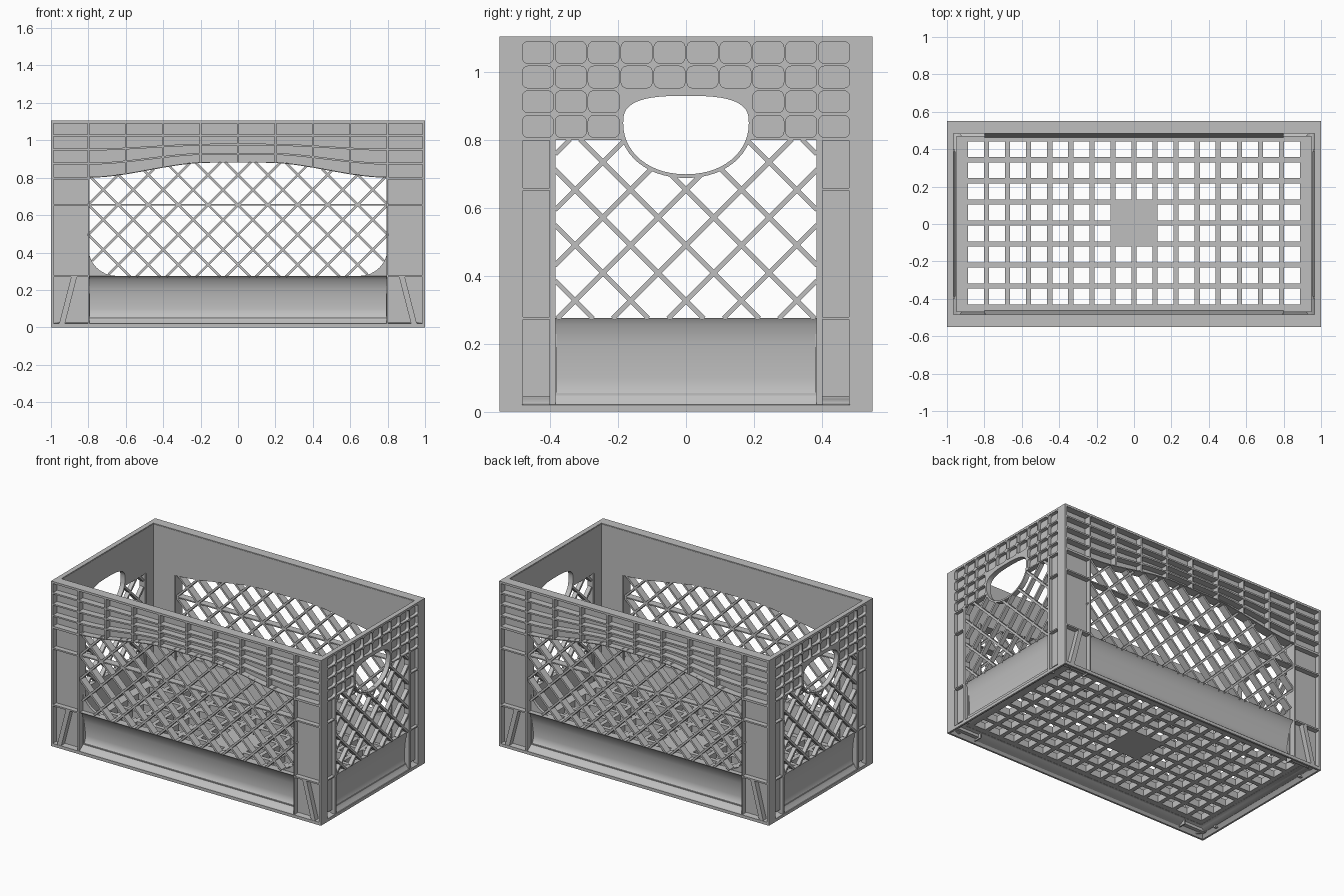
import bpy, bmesh
from math import sin, cos, pi, radians
from mathutils import Matrix, Vector

if "Cube" in bpy.data.objects:
    bpy.data.objects.remove(bpy.data.objects["Cube"])

grey = bpy.data.materials.new("grey_plastic")
grey.use_nodes = True
COLOR = (0.52, 0.52, 0.52, 1)
grey.diffuse_color = COLOR
grey.node_tree.nodes["Principled BSDF"].inputs["Base Color"].default_value = COLOR

HX, HY, H = 1.0, 0.55, 1.105      # half length, half width, height
FLAT = Matrix.Identity(4)


def wall_matrix(turn):
    """Local u runs along the wall, v is up, w points outward."""
    return Matrix.Rotation(radians(turn), 4, 'Z') @ Matrix.Rotation(pi / 2, 4, 'X')


def finish(name, bm, matrix, smooth=None):
    bmesh.ops.remove_doubles(bm, verts=bm.verts, dist=1e-5)
    bmesh.ops.recalc_face_normals(bm, faces=bm.faces)
    me = bpy.data.meshes.new(name)
    bm.to_mesh(me)
    bm.free()
    me.transform(matrix)
    me.materials.append(grey)
    ob = bpy.data.objects.new(name, me)
    bpy.context.collection.objects.link(ob)
    if smooth:
        bpy.ops.object.select_all(action='DESELECT')
        ob.select_set(True)
        bpy.context.view_layer.objects.active = ob
        bpy.ops.object.shade_smooth_by_angle(angle=radians(smooth))


def plate(name, loops, d0, d1, matrix):
    """Flat plate: first loop is the outline, the others are holes."""
    cu = bpy.data.curves.new(name, 'CURVE')
    cu.dimensions, cu.fill_mode = '2D', 'BOTH'
    cu.extrude = (d1 - d0) / 2
    for loop in loops:
        sp = cu.splines.new('POLY')
        sp.points.add(len(loop) - 1)
        for p, (u, v) in zip(sp.points, loop):
            p.co = (u, v, 0, 1)
        sp.use_cyclic_u = True
    tmp = bpy.data.objects.new(name + "_curve", cu)
    me = bpy.data.meshes.new_from_object(tmp)
    bm = bmesh.new()
    bm.from_mesh(me)
    bpy.data.objects.remove(tmp)
    bpy.data.curves.remove(cu)
    bpy.data.meshes.remove(me)
    finish(name, bm, matrix @ Matrix.Translation((0, 0, (d0 + d1) / 2)), 30)


def prism(bm, loop, d0, d1):
    a, b = ([bm.verts.new((u, v, d)) for u, v in loop] for d in (d0, d1))
    bm.faces.new(a)
    bm.faces.new(b)
    for i in range(len(loop)):
        j = (i + 1) % len(loop)
        bm.faces.new((a[i], a[j], b[j], b[i]))


def rect(u0, u1, v0, v1):
    return [(u0, v0), (u1, v0), (u1, v1), (u0, v1)]


def rounded(u0, u1, v0, v1, r):
    pts = []
    for k, (u, v) in enumerate([(u1 - r, v1 - r), (u0 + r, v1 - r), (u0 + r, v0 + r), (u1 - r, v0 + r)]):
        pts += [(u + r * cos((k + i / 4) * pi / 2), v + r * sin((k + i / 4) * pi / 2)) for i in range(5)]
    return pts


def bar(bm, p, q, width, d0, d1):
    p, q = Vector(p), Vector(q)
    t = (q - p).normalized()
    n = Vector((-t.y, t.x)) * width / 2
    prism(bm, [p + n, p - n, q - n, q + n], d0, d1)


def lattice(name, inside, pitch, node_v, width, d0, d1, matrix, rail=False):
    """Crossed diagonal bars kept only where inside(u, v) holds."""
    bm = bmesh.new()
    step = 0.004
    for s in (1, -1):
        for k in range(-12, 13):
            run = []
            for i in range(-150, 152):
                p = (k * pitch + s * i * step, node_v + i * step)
                if inside(*p) and i < 151:
                    run.append(p)
                else:
                    if len(run) > 2:
                        bar(bm, run[0], run[-1], width, d0, d1)
                    run = []
    if rail:
        prism(bm, rect(-0.8, 0.8, node_v - 0.004, node_v + 0.004), d0, d1)
    finish(name, bm, matrix)


def cove(name, half, d0, d1, matrix):
    """Lower panel hollowed between an upper ledge and the bottom rim."""
    prof = [(0.275, 0.8), (0.255, 0.4), (0.2, 0.2), (0.1, -0.1), (0.06, 0.1), (0.035, 0.5), (0.015, 0.97),
            (0.015, 0.6), (0.05, -0.4), (0.1, -0.4), (0.275, 0)]
    bm = bmesh.new()
    prism(bm, prof, -half, half)
    for v in bm.verts:
        z, t, u = v.co
        v.co = (u, z, d0 + t * (d1 - d0))
    finish(name, bm, matrix, 50)


# Long walls: arched ribbed band, wide lattice opening, braced corner posts
def arch(u):
    t = min(1, max(0, (0.8 - abs(u)) / 0.65))
    return 0.8 + 0.08 * t * t * (3 - 2 * t)


def row_edge(k, u):
    return H - 0.01 if k == 0 else 1.025 - (k - 1) / 3 * (1.025 - arch(u))


R = 0.15


def in_long_opening(u, v):
    du, dv = abs(u) - (0.8 - R), (0.275 + R) - v
    corner = du > 0 and dv > 0 and du * du + dv * dv > R * R
    return abs(u) < 0.805 and 0.27 < v < arch(u) + 0.005 and not corner


arc = [(0.8 - 1.6 * i / 32, arch(0.8 - 1.6 * i / 32)) for i in range(33)]
low = [(s * u, v) for s, order in ((-1, 1), (1, -1))
       for u, v in [(0.8 - R + R * cos(i * pi / 16), 0.275 + R - R * sin(i * pi / 16)) for i in range(9)][::order]]
cells = []
for k in range(4):
    for c in range(10):
        u0, u1 = -1 + c * 0.2 + 0.005, -0.8 + c * 0.2 - 0.005
        us = [u0 + (u1 - u0) * i / 3 for i in range(4)]
        cells.append([(u, row_edge(k + 1, u) + 0.005) for u in us]
                     + [(u, row_edge(k, u) - 0.005) for u in reversed(us)])

for side, turn in (("front", 0), ("back", 180)):
    m = wall_matrix(turn)
    plate(side + "_wall", [rect(-0.985, 0.985, 0.045, H - 0.005), arc + low, rect(-0.79, 0.79, 0.055, 0.262)],
          0.485, 0.505, m)
    plate(side + "_ribbed_band", [[(1, H - 0.002), (-1, H - 0.002), (-1, 0.797)] + arc[::-1] + [(1, 0.797)]] + cells,
          0.504, HY - 0.001, m)
    lattice(side + "_lattice", in_long_opening, 0.16, 0.655, 0.013, 0.487, 0.535, m, rail=True)
    cove(side + "_lower_panel", 0.8, 0.488, HY, m)
    bm = bmesh.new()
    for s in (-1, 1):
        prism(bm, rect(s * 0.8, s * 0.99, 0.02, 0.8), 0.49, 0.515)
        prism(bm, rect(s * 0.795, s * 0.803, 0.01, 0.8), 0.475, HY - 0.001)
        for v in (0.275, 0.655, 0.795):
            prism(bm, rect(s * 0.8, s * 0.995, v - 0.005, v + 0.005), 0.5, HY - 0.001)
        bar(bm, (s * 0.942, 0.015), (s * 0.875, 0.275), 0.03, 0.51, HY - 0.002)
    finish(side + "_corner_posts", bm, m)


# Short walls: ribbed band with a hand hole, square lattice opening
def handle_point(a, grow=0.0):
    c, s = cos(a), sin(a)
    e, h = (0.7, 0.08) if s > 0 else (0.95, 0.151)
    return ((0.185 + grow) * (abs(c) ** e) * (1 if c > 0 else -1),
            0.85 + (h + grow) * (abs(s) ** e) * (1 if s > 0 else -1))


def in_end_opening(u, v):
    hole = (abs(u) / 0.19) ** 2 + (abs(v - 0.85) / 0.156) ** 2 < 1
    return abs(u) < 0.388 and 0.27 < v < 0.803 and not hole


angles = [-pi / 2 + i * 2 * pi / 56 for i in range(56)]
handle = [handle_point(a) for a in angles]
handle_rim = [handle_point(a, 0.011) for a in angles]
handle_top = [p for p in handle if p[1] > 0.803]
handle_top = [(handle_top[0][0], 0.8)] + handle_top + [(handle_top[-1][0], 0.8)]
end_cells = []
for k in range(4):
    for c in range(10):
        if k < 2 or not 3 <= c <= 6:
            u, v = (c - 4.5) * 0.097, 1.058 - k * 0.0727
            end_cells.append(rounded(u - 0.0455, u + 0.0455, v - 0.032, v + 0.032, 0.016))

for side, turn in (("right", 90), ("left", 270)):
    m = wall_matrix(turn)
    opening = [(-0.385, 0.275), (0.385, 0.275), (0.385, 0.8)] + handle_top + [(-0.385, 0.8)]
    plate(side + "_wall", [rect(-0.5, 0.5, 0.045, H - 0.005), opening, rect(-0.38, 0.38, 0.055, 0.262)],
          0.966, 0.977, m)
    band = [(0.49, H - 0.002), (-0.49, H - 0.002), (-0.49, 0.8)] + handle_top[::-1] + [(0.49, 0.8)]
    plate(side + "_ribbed_band", [band] + end_cells, 0.976, HX - 0.001, m)
    plate(side + "_handle_rim", [handle_rim, handle], 0.966, HX - 0.002, m)
    lattice(side + "_lattice", in_end_opening, 0.1633, 0.49, 0.014, 0.967, 0.995, m)
    cove(side + "_lower_panel", 0.387, 0.967, HX, m)
    bm = bmesh.new()
    for s in (-1, 1):
        prism(bm, rect(s * 0.483, s * HY, 0.01, H - 0.001), 0.986, HX)
        prism(bm, rect(s * 0.48, s * 0.505, 0.02, H - 0.002), 0.966, HX - 0.001)
        prism(bm, rect(s * 0.385, s * 0.402, 0.01, 0.803), 0.96, HX - 0.001)
        for v in (0.275, 0.655, 0.802):
            prism(bm, rect(s * 0.39, s * 0.49, v - 0.004, v + 0.004), 0.97, HX - 0.001)
    finish(side + "_corner_posts", bm, m)

# Top rim
plate("top_rim", [rect(-HX, HX, -HY, HY), rect(-0.968, 0.968, -0.487, 0.487)], H - 0.014, H, FLAT)

# Floor grid with a solid centre patch
holes = []
for i in range(16):
    for j in range(8):
        if not (i in (7, 8) and j in (3, 4)):
            u, v = (i - 7.5) * 0.1127, (j - 3.5) * 0.1125 + 0.006
            holes.append(rect(u - 0.0425, u + 0.0425, v - 0.0425, v + 0.0425))
plate("floor_grid", [rect(-0.95, 0.95, -0.47, 0.47)] + holes, 0.045, 0.09, FLAT)

# Bottom rim, hollowed underneath where it rises to the floor
bm = bmesh.new()
rings = []
for inset, z in ((0, 0), (0, 0.02), (0.04, 0.024), (0.085, 0.06), (0.082, 0.044), (0.05, 0.036), (0.028, 0.02), (0.012, 0)):
    rings.append([bm.verts.new((u, v, z)) for u, v in rect(-HX + inset, HX - inset, -HY + inset, HY - inset)])
for a, b in zip(rings, rings[1:] + rings[:1]):
    for i in range(4):
        j = (i + 1) % 4
        bm.faces.new((a[i], a[j], b[j], b[i]))
finish("bottom_rim", bm, FLAT, 35)
